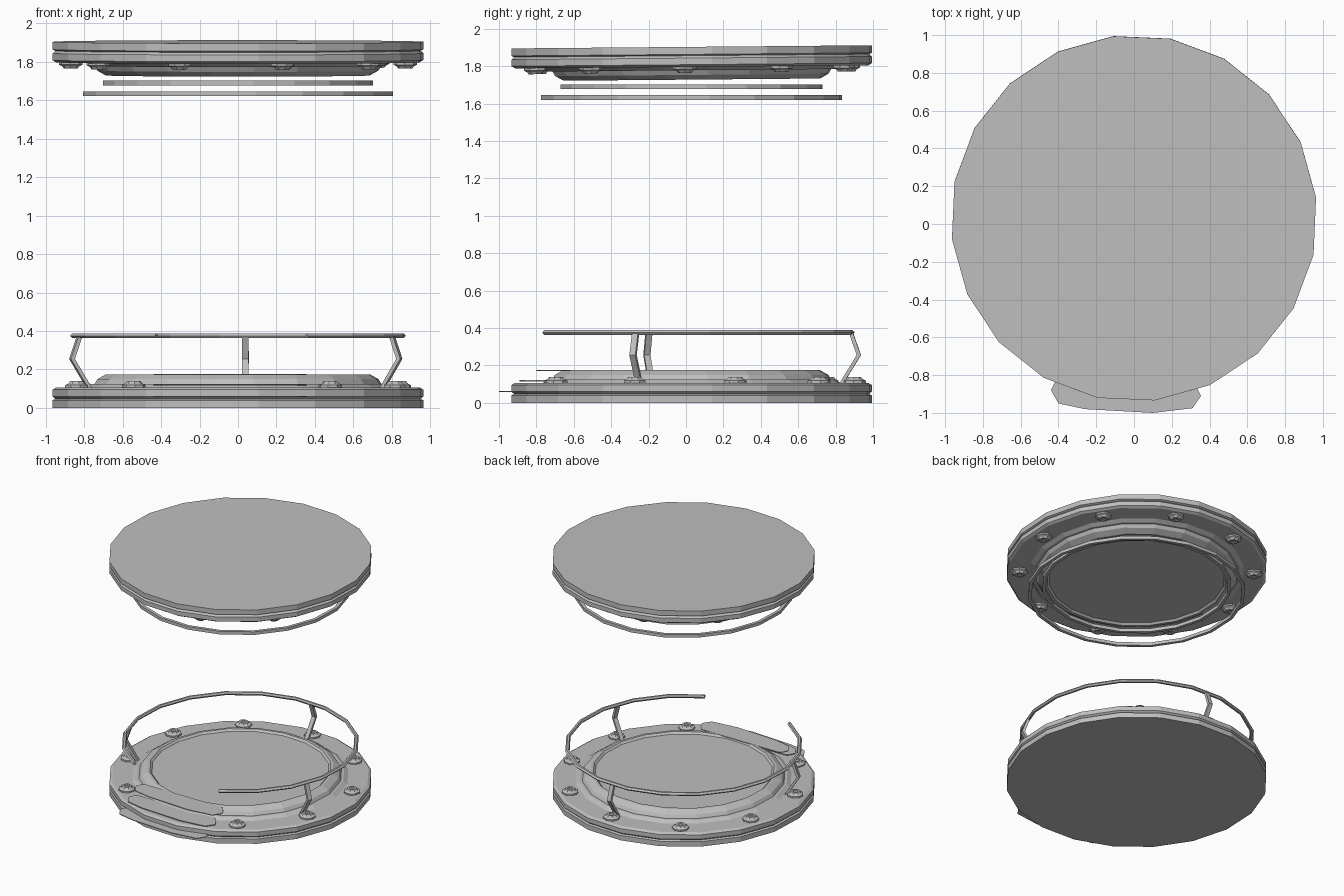
import bpy, bmesh
from math import sin, cos, radians
from mathutils import Vector, Matrix

cube = bpy.data.objects.get("Cube")
if cube:
    bpy.data.objects.remove(cube)

CENTRE = Vector((0, 0.03, 0))
SIDES, PHASE = 20, 6.5
STEP = 360 / SIDES

metal = bpy.data.materials.new("light_grey_metal")
metal.use_nodes = True
GREY = (0.52, 0.52, 0.52, 1)
metal.diffuse_color = GREY
metal.node_tree.nodes["Principled BSDF"].inputs["Base Color"].default_value = GREY


def finish(name, bm, location=CENTRE):
    bmesh.ops.recalc_face_normals(bm, faces=bm.faces)
    mesh = bpy.data.meshes.new(name)
    bm.to_mesh(mesh)
    bm.free()
    mesh.materials.append(metal)
    obj = bpy.data.objects.new(name, mesh)
    obj.location = location
    bpy.context.collection.objects.link(obj)
    return obj


def sweep(bm, profile, angles, ring_profile=False, full=True):
    """Turn an (r, z) profile about z; ring_profile joins its last point to its first."""
    cols = [[bm.verts.new((r * cos(radians(a)), r * sin(radians(a)), z))
             for r, z in profile] for a in angles]
    n, m = len(cols), len(profile)
    for i in range(n if full else n - 1):
        a, b = cols[i], cols[(i + 1) % n]
        for j in range(m if ring_profile else m - 1):
            k = (j + 1) % m
            bm.faces.new((a[j], b[j], b[k], a[k]))
    if not ring_profile:
        bm.faces.new([c[0] for c in cols])
        bm.faces.new([c[-1] for c in cols])
    elif not full:
        bm.faces.new(cols[0])
        bm.faces.new(cols[-1])


def polygon_angles(first, last):
    return [PHASE + STEP * k for k in range(first, last)]


ALL_ROUND = polygon_angles(0, SIDES)

# Pad section: two rim bands with a groove, sloped collar, recessed centre
PAD = [(0.97, 0), (0.97, 0.04), (0.955, 0.047), (0.97, 0.06), (0.97, 0.095),
       (0.95, 0.107), (0.80, 0.107), (0.77, 0.125), (0.75, 0.125), (0.735, 0.15),
       (0.69, 0.175), (0.67, 0.175), (0.655, 0.16)]
BOLT = [(0.062, 0), (0.062, 0.014), (0.045, 0.022), (0.036, 0.034), (0.02, 0.034),
        (0.016, 0.028)]


def pad(name, bolt_name, first_bolt, count, flip=False):
    side = -1 if flip else 1
    bm = bmesh.new()
    sweep(bm, [(r, side * z) for r, z in PAD], ALL_ROUND)
    parts = [finish(name, bm)]
    for i in range(count):
        a = radians(first_bolt + 36 * i)
        bm = bmesh.new()
        sweep(bm, [(r, side * z) for r, z in BOLT], range(0, 360, 45))
        bmesh.ops.transform(bm, verts=bm.verts, matrix=Matrix.Translation(
            (0.87 * cos(a), 0.87 * sin(a), side * 0.105)) @ Matrix.Rotation(a, 4, 'Z'))
        parts.append(finish(f"{bolt_name}_{i + 1}", bm))
    return parts


# Floor pad (no bolt beneath the steps) and slightly tilted ceiling pad
pad("floor_pad", "floor_bolt", -56.5, 9)
for part in pad("ceiling_pad", "ceiling_bolt", -2.5, 10, flip=True):
    part.location.z = 1.903
    part.rotation_euler.x = radians(0.5)


def band(name, outer, inner, low, high):
    bm = bmesh.new()
    sweep(bm, [(outer, low), (outer, high), (inner, high), (inner, low)],
          ALL_ROUND, ring_profile=True)
    finish(name, bm)


# Floating rings under the ceiling pad
band("upper_floating_ring", 0.705, 0.68, 1.677, 1.703)
band("lower_floating_ring", 0.81, 0.785, 1.62, 1.645)

# Handrail, open at the front
bm = bmesh.new()
sweep(bm, [(0.877, 0.375), (0.867, 0.388), (0.852, 0.388), (0.845, 0.375),
           (0.852, 0.363), (0.867, 0.363)],
      polygon_angles(-4, 14), ring_profile=True, full=False)
finish("handrail", bm)

# Bent handrail posts
LEG = [(0.80, 0.10), (0.895, 0.255), (0.855, 0.37)]
for name, angle in (("left", -20.5), ("back", 87.5), ("right", 195.5)):
    bm = bmesh.new()
    rings = [[bm.verts.new((r + dr, dy, z)) for dr, dy in
              ((-0.011, -0.017), (0.011, -0.017), (0.011, 0.017), (-0.011, 0.017))]
             for r, z in LEG]
    for a, b in zip(rings, rings[1:]):
        for j in range(4):
            k = (j + 1) % 4
            bm.faces.new((a[j], a[k], b[k], b[j]))
    bm.faces.new(rings[0])
    bm.faces.new(rings[-1])
    bmesh.ops.rotate(bm, verts=bm.verts, cent=(0, 0, 0),
                     matrix=Matrix.Rotation(radians(angle), 3, 'Z'))
    finish(name + "_rail_post", bm)

# Thin entry steps at the front
STEP_OUTLINE = [(-0.40, 0.18), (-0.42, 0.16), (-0.44, 0.12), (-0.40, 0.05),
                (-0.26, 0.02), (0.10, 0), (0.31, 0.025), (0.355, 0.09),
                (0.33, 0.14), (0.30, 0.18)]
for name, front, z in (("lower", -1.0, 0.057), ("middle", -0.89, 0.115),
                       ("upper", -0.80, 0.17)):
    bm = bmesh.new()
    face = bm.faces.new([bm.verts.new((x, front + y, z)) for x, y in STEP_OUTLINE])
    new = bmesh.ops.extrude_face_region(bm, geom=[face])["geom"]
    bmesh.ops.translate(bm, vec=(0, 0, 0.006),
                        verts=[v for v in new if isinstance(v, bmesh.types.BMVert)])
    finish(name + "_step", bm, (0, 0, 0))
